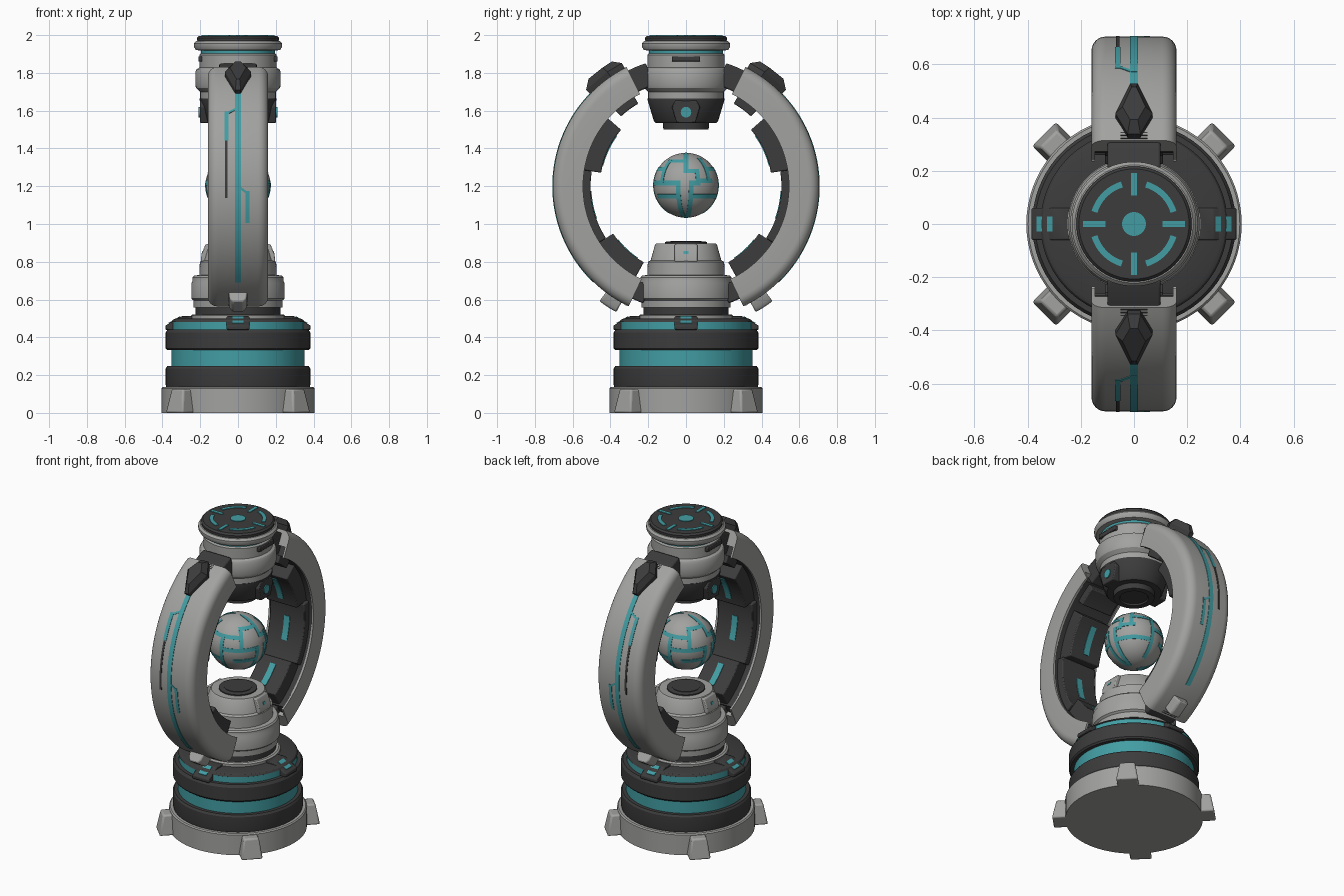
import bpy, bmesh, math
from math import sin, cos, radians as rad, pi

if "Cube" in bpy.data.objects:
    bpy.data.objects.remove(bpy.data.objects["Cube"])

def material(name, c):
    m = bpy.data.materials.new(name)
    m.diffuse_color = (*c, 1)
    m.use_nodes = True
    m.node_tree.nodes["Principled BSDF"].inputs["Base Color"].default_value = m.diffuse_color
    return m

GREY = material("light grey", (0.36, 0.36, 0.35))
DARK = material("charcoal", (0.045, 0.045, 0.045))
TEAL = material("teal glow", (0.055, 0.34, 0.37))
CZ = 1.2  # height of the ring centre

def finish(name, bm, mat, bevel=0):
    bmesh.ops.recalc_face_normals(bm, faces=bm.faces)
    me = bpy.data.meshes.new(name)
    bm.to_mesh(me)
    bm.free()
    ob = bpy.data.objects.new(name, me)
    bpy.context.collection.objects.link(ob)
    me.materials.append(mat)
    if bevel:
        b = ob.modifiers.new("bevel", 'BEVEL')
        b.width, b.segments = bevel, 2
    bpy.ops.object.select_all(action='DESELECT')
    ob.select_set(True)
    bpy.context.view_layer.objects.active = ob
    bpy.ops.object.shade_smooth_by_angle(angle=rad(32))
    return ob

def loft(name, loops, mat, bevel=0):
    """Solid through a list of equal-length point loops, capped at both ends."""
    bm = bmesh.new()
    rows = [[bm.verts.new(p) for p in loop] for loop in loops]
    n = len(rows[0])
    for a, b in zip(rows, rows[1:]):
        for i in range(n):
            bm.faces.new((a[i], a[(i + 1) % n], b[(i + 1) % n], b[i]))
    bm.faces.new(rows[0])
    bm.faces.new(rows[-1])
    return finish(name, bm, mat, bevel)

def lathe(name, profile, mat, n=72):
    return loft(name, [[(r * cos(2 * pi * i / n), r * sin(2 * pi * i / n), z)
                        for i in range(n)] for r, z in profile], mat)

def arc(name, section, a0, a1, mat, side, bevel=0, shift=0, step=3):
    """Sweep an (x, radius) section round the ring centre; shift slides x along the way."""
    n = max(1, round(abs(a1 - a0) / step))
    loops = []
    for k in range(n + 1):
        a = rad(a0 + (a1 - a0) * k / n)
        loops.append([(x + shift * k / n, side * r * cos(a), CZ + r * sin(a)) for x, r in section])
    return loft(name, loops, mat, bevel)

def rect(x0, x1, r0, r1):
    return [(x0, r0), (x1, r0), (x1, r1), (x0, r1)]

def radial(name, loops, angle, mat, bevel=0):
    c, s = cos(rad(angle)), sin(rad(angle))
    return loft(name, [[(x * c - y * s, x * s + y * c, z) for x, y, z in l] for l in loops], mat, bevel)

def side_prism(name, rz, half, angle, mat, bevel=0, half_out=None):
    """Extrude an (r, z) outline sideways by +-half, turned to an angle."""
    return radial(name, [[(r, s * half, z) for r, z in rz] for s in (-1, 1)], angle, mat, bevel)

# Base drum
lathe("base_plate", [(.405, 0), (.405, .13), (.398, .137), (.36, .137)], GREY)
lathe("lower_drum_ring", [(.35, .135), (.38, .137), (.383, .15), (.383, .235), (.375, .247), (.34, .247)], DARK)
lathe("drum_glow_band", [(.353, .24), (.353, .34)], TEAL)
lathe("upper_drum_ring", [(.34, .332), (.375, .332), (.383, .342), (.383, .425), (.372, .442), (.33, .442)], DARK)
lathe("upper_glow_band", [(.349, .44), (.349, .482)], TEAL)
lathe("drum_lid_lip", [(.345, .478), (.352, .482), (.345, .493), (.33, .5), (.2, .5)], DARK)
for a in (45, 135, 225, 315):
    radial("foot", [[(.33, -.065, 0), (.48, -.065, 0), (.48, .065, 0), (.33, .065, 0)],
                    [(.33, -.045, .127), (.455, -.045, .127), (.455, .045, .127), (.33, .045, .127)]], a, GREY, .01)
for a in (0, 90, 180, 270):
    side_prism("lid_bracket", [(.24, .44), (.385, .44), (.385, .462), (.3, .512), (.24, .512)], .06, a, DARK, .005)
    side_prism("bracket_lamp", [(.305, .5), (.365, .465), (.367, .477), (.307, .512)], .028, a, TEAL)

# Lower column
lathe("column_foot", [(.25, .495), (.25, .515), (.24, .522), (.21, .522)], GREY)
lathe("column_collar", [(.225, .515), (.225, .57)], DARK)
lathe("column_body", [(.21, .555), (.235, .558), (.235, .595), (.247, .605), (.247, .685), (.24, .7), (.24, .718),
                      (.232, .727), (.205, .73), (.202, .8), (.187, .808), (.164, .89), (.157, .897), (.12, .897)], GREY)
lathe("column_socket", [(.112, .89), (.112, .904), (.1, .908)], DARK)
lathe("column_socket_rim", [(.083, .9), (.083, .911), (.075, .911)], DARK)
for a in (0, 180):
    side_prism("column_panel", [(.12, .8), (.198, .8), (.193, .84), (.172, .893), (.12, .893)], .06, a, GREY, .006)
    side_prism("column_panel_lamp", [(.17, .842), (.194, .842), (.188, .858), (.17, .858)], .012, a, TEAL)

# Upper head
lathe("head_nozzle", [(.08, 1.51), (.085, 1.5), (.12, 1.5), (.122, 1.535), (.16, 1.535), (.17, 1.545),
                      (.203, 1.655), (.203, 1.665), (.15, 1.665)], DARK)
lathe("head_body", [(.18, 1.66), (.2, 1.665), (.2, 1.7), (.222, 1.72), (.226, 1.735), (.226, 1.805), (.218, 1.82),
                    (.204, 1.828), (.204, 1.895), (.195, 1.905), (.15, 1.905)], GREY)
lathe("head_glow_ring", [(.196, 1.9), (.196, 1.925)], TEAL)
lathe("head_rim", [(.2, 1.918), (.224, 1.922), (.234, 1.94), (.234, 1.955), (.222, 1.968), (.18, 1.97)], GREY)
lathe("head_cap", [(.215, 1.965), (.217, 1.985), (.207, 1.996), (.1, 1.996)], DARK)
for a in (0, 180):
    side_prism("head_slot", [(.15, 1.86), (.209, 1.86), (.209, 1.888), (.15, 1.888)], .075, a, DARK, .004)
    radial("head_lens_housing", [[(x, y, z) for y, z in
           [(-.05, 1.535), (.05, 1.535), (.075, 1.62), (.055, 1.655), (-.055, 1.655), (-.075, 1.62)]]
           for x in (.12, .202)], a, DARK, .006)
    radial("head_lens", [[(x, .028 * cos(t * pi / 10), 1.592 + .028 * sin(t * pi / 10)) for t in range(20)]
                         for x in (.15, .208)], a, TEAL)

# Glowing marks on the cap
lathe("cap_centre_lamp", [(.045, 1.99), (.045, 2.0)], TEAL)
for q in range(4):
    side_prism("cap_bar_lamp", [(.107, 1.99), (.192, 1.99), (.192, 2), (.107, 2)], .011, q * 90, TEAL)
    loft("cap_arc_lamp", [[(r * cos(rad(q * 90 + 17 + 4 * k)), r * sin(rad(q * 90 + 17 + 4 * k)), z)
         for r, z in ((.144, 1.99), (.167, 1.99), (.167, 2), (.144, 2))] for k in range(15)], TEAL)

# Curved arms
half = [(.16, .545), (.16, .652)] + [(.107 + .053 * cos(t * pi / 12), .652 + .053 * sin(t * pi / 12)) for t in range(1, 7)]
inner = [(.147, .545), (.147, .61)]
shell = half + [(-x, r) for x, r in reversed(half)] + [(-x, r) for x, r in inner] + list(reversed(inner))
crystal = [(44, .014), (55.5, .07), (62.5, .024), (62.5, -.024), (55.5, -.07), (44, -.014)]
for s in (-1, 1):
    arc("arm_shell", shell, -64.5, 63.5, GREY, s, step=2)
    arc("arm_lining", rect(-.148, .148, .552, .615), -62, 61, DARK, s)
    # Inner armour blocks and their lamps
    for a0, a1, r, w in ((9, 41, .455, .11), (-33, 9, .505, .125), (-61, -33, .46, .11), (47, 60, .505, .11)):
        arc("arm_inner_block", rect(-w, w, r, .57), a0, a1, DARK, s, .006)
    for a0, a1, r in ((14, 36, .455), (-56, -38, .46), (-20, -3, .505)):
        arc("arm_inner_lamp", rect(-.02, .02, r - .004, r + .01), a0, a1, TEAL, s)
    # Joints to head and column
    arc("arm_upper_joint", rect(-.1, .1, .56, .685), 58, 72, DARK, s, .008)
    arc("arm_lower_joint", rect(-.1, .1, .56, .66), -70, -58, DARK, s, .008)
    # Outer glow lines with two branches
    R = (.695, .708)
    arc("arm_glow_line", rect(-.015, .015, *R), -46, 46, TEAL, s)
    arc("arm_branch_link", rect(-.012, .012, *R), 36, 33, TEAL, s, shift=-.06, step=1)
    arc("arm_branch_line", rect(-.072, -.05, *R), 34, 20, TEAL, s)
    arc("arm_branch_tail", rect(-.068, -.055, *R), 20, -5, DARK, s)
    arc("arm_low_branch_link", rect(-.01, .01, *R), 0, -3, TEAL, s, shift=.05, step=1)
    arc("arm_low_branch_line", rect(.04, .06, *R), -2, -16, TEAL, s)
    # Crystal stud, lower nub and vents
    loft("arm_crystal", [[(x * k, s * r * cos(rad(54 + (a - 54) * k)), CZ + r * sin(rad(54 + (a - 54) * k)))
                          for a, x in crystal] for r, k in ((.68, 1), (.735, 1), (.768, .62))], DARK)
    arc("arm_lower_nub", [(-.052, .68), (.052, .68), (.045, .74), (.03, .762), (-.03, .762), (-.045, .74)],
        -61, -53, GREY, s, .008)
    for a in (-63.5, -62.6, 62.6, 61.6, 60.6):
        arc("arm_vent", rect(-.05, .05, .695, .7065), a, a + .35, DARK, s)

# Floating core
bm = bmesh.new()
bmesh.ops.create_uvsphere(bm, u_segments=48, v_segments=32, radius=.172)
finish("core_ball", bm, GREY).location = (0, 0, 1.205)

def ball_line(lon0, lon1, lat0, lat1):
    n = max(2, round(max(lon1 - lon0, lat1 - lat0) / 5))
    along_lon = lon1 - lon0 > lat1 - lat0
    loops = []
    for k in range(n + 1):
        t = k / n
        if along_lon:
            lo = lon0 + (lon1 - lon0) * t
            pts = [(lo, lat0), (lo, lat1)]
        else:
            la = lat0 + (lat1 - lat0) * t
            w = min(3, 1 / max(.1, cos(rad(la))))
            m, h = (lon0 + lon1) / 2, (lon1 - lon0) / 2 * w
            pts = [(m - h, la), (m + h, la)]
        ring = [(p, .17) for p in pts] + [(p, .1745) for p in reversed(pts)]
        loops.append([(r * cos(rad(a)) * cos(rad(o)), r * cos(rad(a)) * sin(rad(o)), 1.205 + r * sin(rad(a)))
                      for (o, a), r in ring])
    loft("core_glow_line", loops, TEAL)

W = 4
for turn in (0, 180):
    for lon, a0, a1 in ((0, 26, 80), (22, 6, 26), (45, 10, 52), (-14, -75, 4), (9, -78, 4), (-48, 4, 48), (90, -55, 30)):
        ball_line(lon + turn - W, lon + turn + W, a0 - W, a1 + W)
    for lat, o0, o1 in ((26, 0, 22), (8, 22, 50), (4, -90, -14), (4, 9, 22), (-20, -62, -14), (-20, 9, 90), (48, -48, 0), (30, 45, 132)):
        ball_line(o0 + turn - W, o1 + turn + W, lat - W, lat + W)
